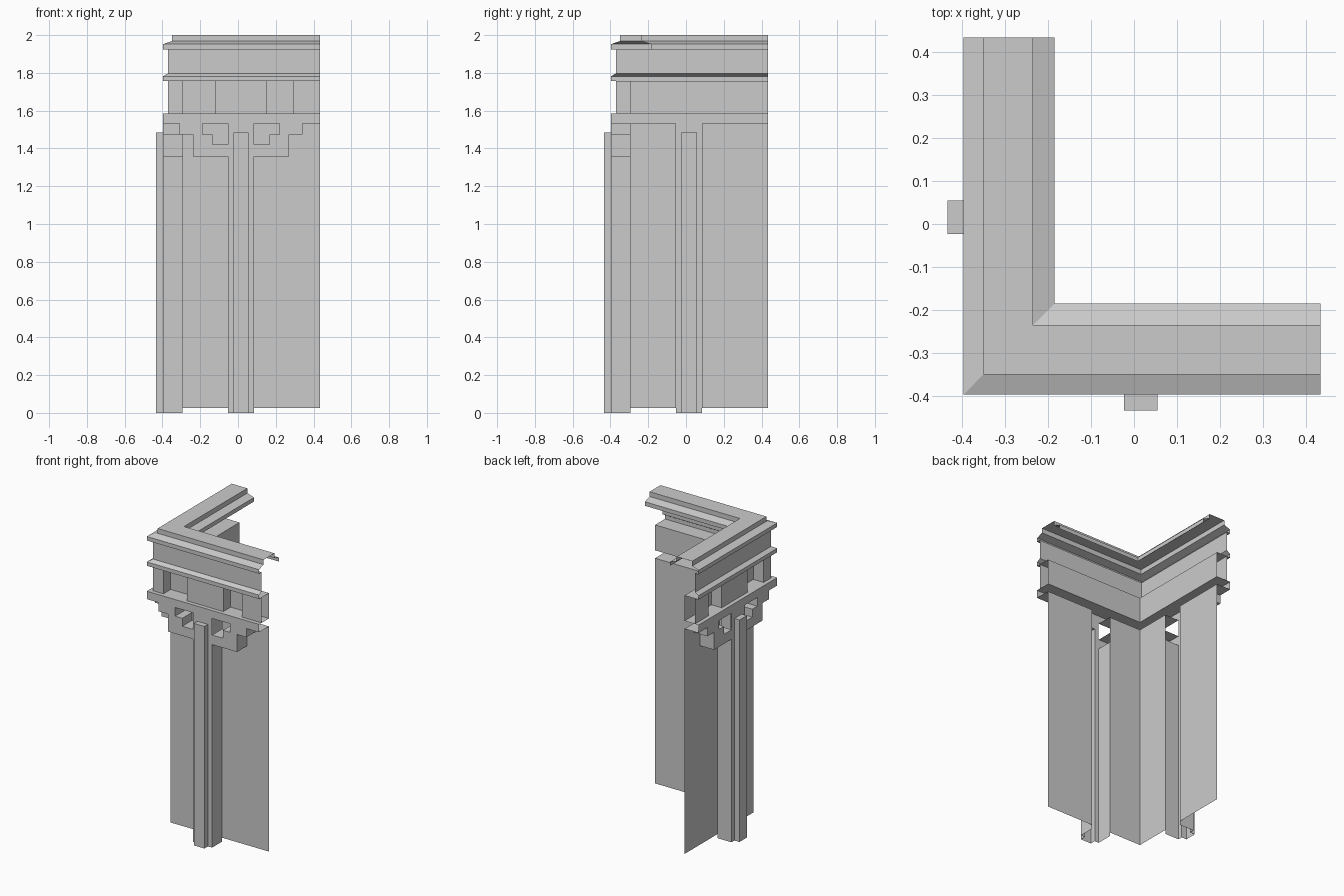
import bpy
import bmesh

if "Cube" in bpy.data.objects:
    bpy.data.objects.remove(bpy.data.objects["Cube"], do_unlink=True)

stone = bpy.data.materials.new("plain_grey_stone")
stone.use_nodes = True
GREY = (0.6, 0.6, 0.6, 1)
stone.diffuse_color = GREY
stone.node_tree.nodes["Principled BSDF"].inputs["Base Color"].default_value = GREY

# Shared planes: both arms of the corner use the same depths
END = 0.434       # open end of each arm
MID = 0.016       # pilaster centre along an arm
WALL = -0.293     # wall plane
FRIEZE = -0.37    # frieze block plane
FRONT = -0.397    # bracket and band plane
RIB = -0.434      # pilaster rib plane
HALF = 0.07       # half width of the pilaster
RIB_HALF = 0.039
BAND = 1.533      # underside of the band
LEDGE, SOFFIT = 1.586, 1.756
RIB_TOP, BRACKET_LOW = 1.485, 1.358


class Part:
    """Collects faces of the front arm and repeats them on the side arm."""

    def __init__(self, name):
        self.name = name
        self.bm = bmesh.new()

    def face(self, pts, flip=False):
        side = [(y, x, z) for x, y, z in pts]
        for points, turned in ((pts, flip), (side, not flip)):
            verts = [self.bm.verts.new(p) for p in points]
            self.bm.faces.new(verts[::-1] if turned else verts)

    def panel(self, x0, x1, z0, z1, y):
        self.face([(x0, y, z0), (x1, y, z0), (x1, y, z1), (x0, y, z1)])

    def twin_panels(self, u0, u1, z0, z1, y):
        self.panel(MID + u0, MID + u1, z0, z1, y)
        self.panel(MID - u1, MID - u0, z0, z1, y)

    def twin_returns(self, path, front, back):
        """Strips running back from a path, on both sides of the centre."""
        for s in (1, -1):
            for (u0, z0), (u1, z1) in zip(path, path[1:]):
                a, b = MID + s * u0, MID + s * u1
                self.face([(a, front, z0), (b, front, z1),
                           (b, back, z1), (a, back, z0)], s < 0)

    def moulding(self, profile):
        """Sweep a (depth, height) profile along the arm, mitred at the corner."""
        for (d0, z0), (d1, z1) in zip(profile, profile[1:]):
            self.face([(d0, d0, z0), (END, d0, z0), (END, d1, z1), (d1, d1, z1)])

    def finish(self):
        bmesh.ops.remove_doubles(self.bm, verts=self.bm.verts, dist=0.0001)
        mesh = bpy.data.meshes.new(self.name)
        self.bm.to_mesh(mesh)
        self.bm.free()
        mesh.materials.append(stone)
        obj = bpy.data.objects.new(self.name, mesh)
        bpy.context.collection.objects.link(obj)


# Walls, open behind each pilaster
walls = Part("walls")
walls.panel(WALL, MID - HALF, 0.027, BAND, WALL)
walls.panel(MID + HALF, END, 0.027, BAND, WALL)
walls.finish()

# Hollow pilasters with a narrow rib in front
pilasters = Part("pilasters")
pilasters.twin_panels(RIB_HALF, HALF, 0, RIB_TOP, FRONT)
pilasters.panel(MID - HALF, MID + HALF, RIB_TOP, BAND, FRONT)
pilasters.twin_returns([(HALF, BRACKET_LOW), (HALF, 0)], FRONT, WALL)
pilasters.panel(MID - RIB_HALF, MID + RIB_HALF, 0, RIB_TOP, RIB)
pilasters.twin_returns([(0, RIB_TOP), (RIB_HALF, RIB_TOP), (RIB_HALF, 0)], RIB, FRONT)
pilasters.finish()

# Stepped brackets with stepped openings
U1, U2, U3, U4 = 0.15, 0.203, 0.255, 0.325
STEP, SILL = 1.475, 1.422
brackets = Part("stepped_brackets")
brackets.twin_panels(HALF, U1, BRACKET_LOW, SILL, FRONT)
brackets.twin_panels(U1, U2, BRACKET_LOW, STEP, FRONT)
brackets.twin_panels(U2, U3, BRACKET_LOW, BAND, FRONT)
brackets.twin_panels(U3, U4, STEP, BAND, FRONT)
brackets.twin_returns([(U4, BAND), (U4, STEP), (U3, STEP), (U3, BRACKET_LOW),
                       (HALF, BRACKET_LOW)], FRONT, WALL)
brackets.twin_returns([(HALF, SILL), (U1, SILL), (U1, STEP), (U2, STEP),
                       (U2, BAND)], FRONT, WALL)
brackets.finish()

# Band above the brackets, with its underside
band = Part("lower_band")
band.moulding([(FRONT, BAND), (FRONT, LEDGE), (WALL, LEDGE)])
band.face([(FRONT, FRONT, BAND), (WALL, WALL, BAND),
           (MID - HALF, WALL, BAND), (MID - HALF, FRONT, BAND)])
band.face([(MID + HALF, FRONT, BAND), (MID + HALF, WALL, BAND),
           (END, WALL, BAND), (END, FRONT, BAND)])
band.finish()

# Frieze: recessed back with corner, middle and end blocks
frieze = Part("frieze_back")
frieze.moulding([(WALL, LEDGE), (WALL, SOFFIT)])
frieze.finish()

blocks = Part("frieze_blocks")
for x0, x1 in ((FRIEZE, WALL), (MID - 0.135, MID + 0.135), (0.29, END)):
    blocks.panel(x0, x1, LEDGE, SOFFIT, FRIEZE)
    if x0 > FRIEZE:
        blocks.face([(x0, WALL, LEDGE), (x0, FRIEZE, LEDGE),
                     (x0, FRIEZE, SOFFIT), (x0, WALL, SOFFIT)])
    if x1 < END:
        blocks.face([(x1, FRIEZE, LEDGE), (x1, WALL, LEDGE),
                     (x1, WALL, SOFFIT), (x1, FRIEZE, SOFFIT)])
blocks.finish()

# Middle moulding and upper fascia
fascia = Part("upper_fascia")
fascia.moulding([(WALL, SOFFIT), (FRONT, SOFFIT), (FRONT, 1.782),
                 (FRIEZE, 1.798), (FRIEZE, 1.925)])
fascia.finish()

# Top cornice, open underneath with a lip on the inner side
cornice = Part("top_cornice")
cornice.moulding([(FRIEZE, 1.925), (FRONT, 1.925), (FRONT, 1.952), (-0.35, 1.968),
                  (-0.35, 2), (-0.235, 2), (-0.235, 1.968), (-0.185, 1.952),
                  (-0.185, 1.925)])
cornice.finish()
